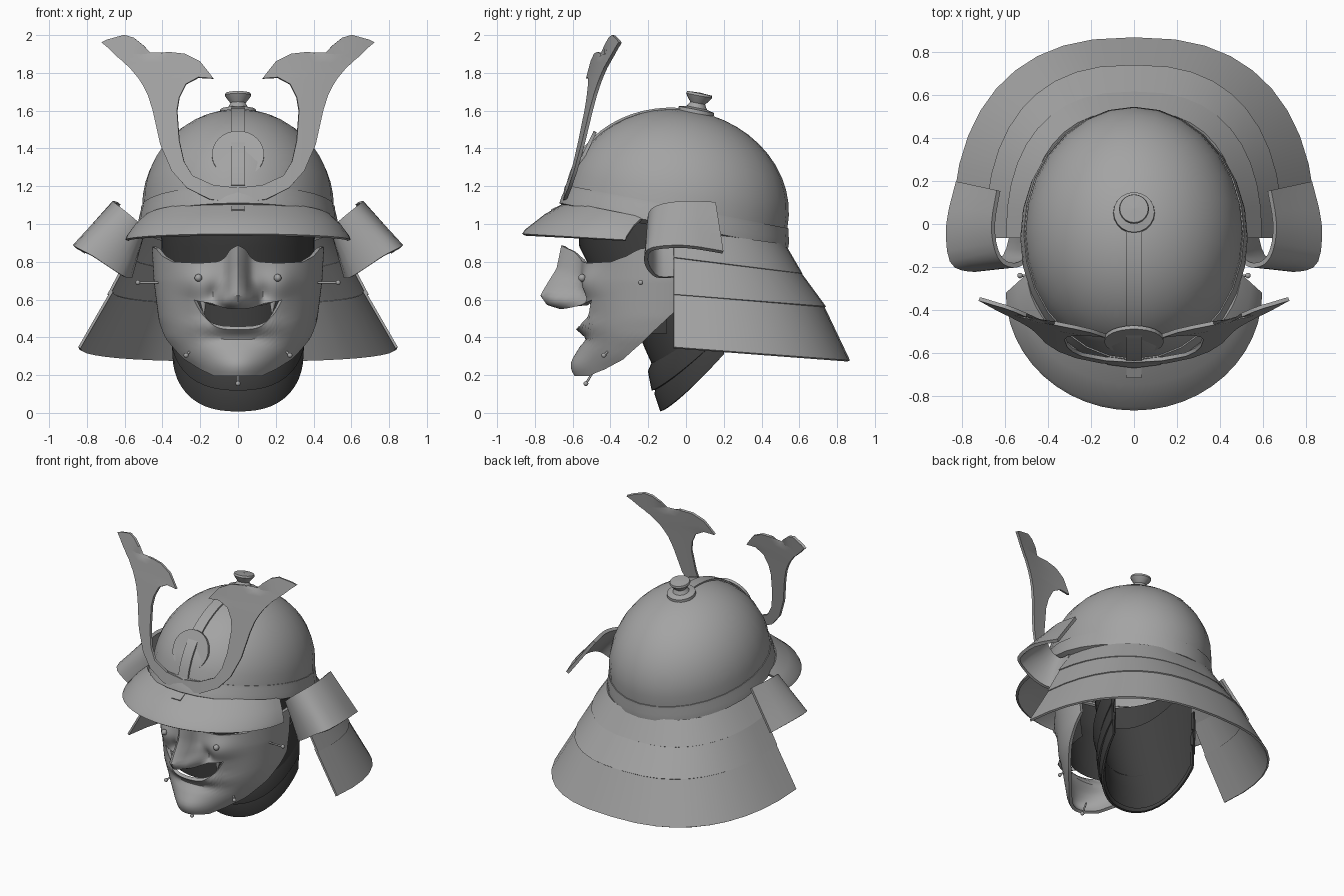
import bpy, bmesh
from math import sin, cos, pi, radians, exp
from mathutils import Vector

if "Cube" in bpy.data.objects:
    bpy.data.objects.remove(bpy.data.objects["Cube"])

def finish(name, bm, thick=0.0, angle=40):
    bmesh.ops.remove_doubles(bm, verts=bm.verts, dist=0.0006)
    bmesh.ops.recalc_face_normals(bm, faces=bm.faces)
    me = bpy.data.meshes.new(name)
    bm.to_mesh(me)
    bm.free()
    ob = bpy.data.objects.new(name, me)
    bpy.context.collection.objects.link(ob)
    bpy.ops.object.select_all(action='DESELECT')
    ob.select_set(True)
    bpy.context.view_layer.objects.active = ob
    if thick:
        mod = ob.modifiers.new("thickness", 'SOLIDIFY')
        mod.thickness, mod.offset = thick, 0
        bpy.ops.object.modifier_apply(modifier=mod.name)
    bpy.ops.object.shade_smooth_by_angle(angle=radians(angle))

def sheet(name, *patches, closed=False, thick=0.0):
    """Skin one or more grids, each a list of equally long point rows."""
    bm = bmesh.new()
    for rows in patches:
        vs = [[bm.verts.new(p) for p in row] for row in rows]
        n = len(rows[0])
        for a, b in zip(vs, vs[1:]):
            for i in range(n if closed else n - 1):
                j = (i + 1) % n
                bm.faces.new((a[i], a[j], b[j], b[i]))
    finish(name, bm, thick)

def table(pts, x):
    for (x0, y0), (x1, y1) in zip(pts, pts[1:]):
        if x <= x1:
            return y0 + (y1 - y0) * max(0, (x - x0) / (x1 - x0))
    return pts[-1][1]

def smooth_rows(rows, steps):
    """Catmull-Rom through rows of points."""
    out, R = [], [rows[0]] + rows + [rows[-1]]
    for k in range(1, len(R) - 2):
        for t in [s / steps for s in range(steps)]:
            out.append([0.5 * (2 * b + (c - a) * t + (2 * a - 5 * b + 4 * c - d) * t**2
                               + (3 * b - a - 3 * c + d) * t**3)
                        for a, b, c, d in zip(R[k - 1], R[k], R[k + 1], R[k + 2])])
    return out + [rows[-1]]

def tilt(x, u, w):
    """Bowl space to world: the rim plane leans down towards the back."""
    a = radians(11)
    return Vector((x, -0.045 + u * cos(a) + w * sin(a), 1.09 - u * sin(a) + w * cos(a)))

def ring(rx, ru, w, n=28):
    return [tilt(rx * cos(2 * pi * i / n), ru * sin(2 * pi * i / n), w) for i in range(n)]

# Bowl, rolled band, top knob and front ridge
sheet("helmet_bowl", [ring(.5 * cos(v), .585 * cos(v), .508 * sin(v))
                      for v in [pi / 2 * k / 12 for k in range(12)] + [pi / 2 - .02]],
      closed=True, thick=.015)
sheet("bowl_band", [ring(.5 * k, .585 * k, w) for k, w in
                    ((1.01, .0), (1.015, -.02), (1.035, -.06), (1.045, -.095), (.97, -.115))],
      closed=True, thick=.015)
sheet("top_knob", [ring(r, r, w, 20) for r, w in
                   ((.1, .47), (.095, .525), (.055, .535), (.04, .56), (.06, .585),
                    (.07, .6), (.066, .613), (.001, .617))], closed=True)
sheet("front_ridge", [[tilt(x, -.588 * cos(v), .511 * sin(v)) for x in (-.038, .038)]
                      for v in [radians(88) * k / 14 for k in range(15)]], thick=.025)

# Visor
rows = []
for k, bulge in ((0, 0), (.5, .012), (.94, 0), (1, -.012)):
    row = []
    for t in [pi * i / 24 for i in range(25)]:
        inner = Vector((.49 * cos(t), -.23 - .395 * sin(t), 1.03 + .08 * sin(t)))
        outer = Vector((.588 * cos(t), -.32 - .54 * sin(t), .925 + .03 * sin(t)))
        row.append(inner.lerp(outer, k) + Vector((0, 0, bulge)))
    rows.append(row)
sheet("visor", rows, thick=.018)

# Flared neck guard in three lapped tiers
def guard_ring(A, B, zf, zb, n=20):
    row = []
    for t in [pi * i / n for i in range(n + 1)]:
        x = A * abs(cos(t))**.8 * (1 if cos(t) > 0 else -1)
        d = max(sin(t), 0)**.85
        row.append(Vector((x, -.065 + (B + .065) * d, zf + (zb - zf) * d)))
    return row

levels = [(.49, .52, .97, .89), (.59, .61, .82, .735), (.685, .735, .625, .56), (.84, .862, .345, .275)]
for k in range(3):
    (A, B, f, b), low = levels[k], levels[k + 1]
    top = (A - .018, B - .018, f + .02, b + .02) if k else levels[0]
    sheet(f"neck_guard_tier_{k + 1}", [guard_ring(*top), guard_ring(*low)], thick=.014)

# Turned-back side flaps (top edge, bottom edge)
flap = [((.50, -.06, .97), (.57, -.06, .72)), ((.50, -.15, .98), (.60, -.15, .72)),
        ((.54, -.19, 1.02), (.68, -.20, .77)), ((.60, -.18, 1.07), (.77, -.21, .83)),
        ((.64, -.12, 1.10), (.85, -.17, .87)), ((.655, 0, 1.115), (.865, 0, .88)),
        ((.63, .155, 1.11), (.82, .195, .85))]
for side, m in (("left", -1), ("right", 1)):
    rows = [[Vector((p[0] * m, p[1], p[2])) for p in pair] for pair in flap]
    rows = [[a.lerp(b, q) for q in (0, .33, .67, 1)] for a, b in smooth_rows(rows, 3)]
    sheet(f"side_flap_{side}", rows, thick=.022)

# Horned crest: outer/inner edge pairs (x, z), mirrored, leaned and bent back
horn = [(0, 1.11, 0, 1.19), (.15, 1.13, .13, 1.205), (.27, 1.19, .24, 1.255), (.35, 1.28, .285, 1.33),
        (.41, 1.42, .31, 1.44), (.45, 1.6, .322, 1.6), (.475, 1.68, .31, 1.67), (.5, 1.73, .275, 1.74),
        (.525, 1.77, .21, 1.775), (.55, 1.8, .13, 1.77), (.575, 1.83, .16, 1.81), (.6, 1.85, .2, 1.86),
        (.62, 1.87, .28, 1.9), (.645, 1.89, .37, 1.91), (.67, 1.915, .44, 1.88), (.69, 1.935, .5, 1.945),
        (.72, 1.96, .55, 1.985), (.69, 1.975, .6, 2.0)]
patches = []
for m in (-1, 1):
    rows = []
    for x0, z0, x1, z1 in horn:
        pts = [(x0 + (x1 - x0) * q, z0 + (z1 - z0) * q) for q in (0, .25, .5, .75, 1)]
        rows.append([(x * m, -.65 + .19 * (z - 1.11) + .27 * x * x, z) for x, z in pts])
    patches.append(rows)
sheet("horn_crest", *patches, thick=.018)

# Crest disc and its bracket
bpy.ops.mesh.primitive_cylinder_add(vertices=32, radius=.138, depth=.018, location=(0, -.54, 1.365),
                                    rotation=(radians(64.5), 0, 0))
bpy.context.object.name = "crest_disc"
bpy.ops.mesh.primitive_cube_add(size=1, location=(0, -.66, 1.075), rotation=(radians(25), 0, 0))
bpy.context.object.name = "crest_bracket"
bpy.context.object.scale = (.07, .1, .05)

# Half mask: curved shell with nose, cheeks, chin and an open mouth
def bump(x, z, cx, cz, sx, sz):
    return exp(-((abs(x) - cx) / sx)**2 - ((z - cz) / sz)**2)

def mask_point(t, z):
    W = table([(.19, .23), (.3, .33), (.4, .385), (.5, .41), (.7, .435), (.88, .445)], z)
    x, y = W * sin(t), -.1 - .45 * cos(t)
    nose = table([(.51, 0), (.55, .05), (.575, .16), (.62, .21), (.68, .175), (.76, .125), (.88, .1)], z)
    width = table([(.55, .055), (.63, .06), (.72, .04), (.88, .04)], z)
    y -= nose * exp(-(x / width)**2)
    y -= .07 * bump(x, z, .06, .595, .03, .03)       # nostril wings
    y -= .04 * bump(x, z, .22, .69, .09, .08)        # cheeks
    y += .03 * bump(x, z, .13, .63, .035, .05)       # folds beside the nose
    y -= .05 * bump(x, z, 0, .25, .14, .07)          # chin
    y += .03 * bump(x, z, 0, .39, .2, .035)          # hollow under the lip
    y -= .035 * bump(x, z, 0, .465, .2, .03)         # lower lip
    y -= .02 * bump(x, z, 0, .56, .2, .03)           # upper lip
    return Vector((x, y, z))

lower, upper = [], []
for deg in [2.5 * i for i in range(-39, 40)]:
    t, s = radians(deg), abs(.43 * sin(radians(deg)))
    zb = table([(0, .2), (30, .2), (45, .235), (60, .29), (75, .39), (90, .5), (98, .56)], abs(deg))
    zt = table([(0, .885), (.03, .865), (.06, .82), (.1, .8), (.2, .79), (.33, .8), (.38, .83), (.41, .87), (.43, .88)], s)
    zl = zu = .6 + .3 * (s - .23)
    if s < .23:
        zl, zu = .45 + .15 * (s / .23)**4, .56 + .04 * (s / .23)**2
    lower.append([mask_point(t, zb + (zl - zb) * k / 12) for k in range(13)])
    upper.append([mask_point(t, zu + (zt - zu) * k / 16) for k in range(17)])
sheet("face_mask", lower, upper, thick=.022)

# Mask pins, rivets and fangs
def ball(name, p, r):
    bpy.ops.mesh.primitive_uv_sphere_add(segments=12, ring_count=8, radius=r, location=p)
    bpy.context.object.name = name
    bpy.ops.object.shade_smooth()

def rod(name, a, b, r1, r2):
    a, b = Vector(a), Vector(b)
    bpy.ops.mesh.primitive_cone_add(vertices=10, radius1=r1, radius2=r2, depth=(b - a).length, location=(a + b) / 2)
    bpy.context.object.name = name
    bpy.context.object.rotation_euler = (b - a).to_track_quat('Z', 'Y').to_euler()
    bpy.ops.object.shade_smooth_by_angle(angle=radians(40))

pins = [("chin_pin", (0, -.49, .22), (0, -.53, .155))]
for side, m in (("left", -1), ("right", 1)):
    pins += [(f"cheek_pin_{side}", (.4 * m, -.24, .69), (.53 * m, -.24, .69)),
             (f"jaw_pin_{side}", (.22 * m, -.38, .36), (.275 * m, -.435, .305))]
    ball(f"cheek_rivet_{side}", (.21 * m, -.55, .715), .02)
    rod(f"upper_fang_{side}", (.185 * m, -.49, .6), (.18 * m, -.5, .52), .02, .002)
    rod(f"lower_fang_{side}", (.205 * m, -.47, .49), (.2 * m, -.48, .57), .018, .002)
for name, a, b in pins:
    rod(name, a, b, .006, .006)
    ball(name + "_head", b, .013)

# Throat guard: three lapped U-shaped plates, with a smooth lining inside
def u_ring(W, yf, zf, back=.2, rise=.3):
    return [Vector((W * sin(t), back - (back - yf) * cos(t), zf + rise * (1 - cos(t))**1.2))
            for t in [radians(-90 + 7.5 * i) for i in range(25)]]
tiers = [((.35, -.25, .44), (.357, -.21, .34), (.355, -.165, .24)),
         ((.34, -.16, .3), (.352, -.195, .22), (.35, -.175, .12)),
         ((.335, -.15, .18), (.345, -.16, .1), (.34, -.13, .01))]
for k, tier in enumerate(tiers):
    sheet(f"throat_guard_{k + 1}", [u_ring(*p) for p in tier], thick=.014)
sheet("throat_lining", [u_ring(*p) for p in ((.325, -.11, .03), (.325, -.13, .2), (.33, -.2, .45), (.335, -.25, .7))])
# Dark lining behind the mask, closing the eye slot and mouth
sheet("mask_lining", [u_ring(W, yf, z, -.1, 0) for W, yf, z in
                      ((.36, -.49, .42), (.385, -.5, .6), (.4, -.515, .78), (.405, -.565, .88), (.41, -.575, 1.03))])
# Dark iron for the armour, near black for the throat and linings
iron, black = bpy.data.materials.new("dark_iron"), bpy.data.materials.new("black_lining")
iron.diffuse_color, black.diffuse_color = (.37, .37, .37, 1), (.05, .05, .05, 1)
for ob in bpy.data.objects:
    ob.data.materials.append(black if "throat" in ob.name or "lining" in ob.name else iron)

for m in bpy.data.materials:
    if m.users and not m.is_grease_pencil:
        m.use_nodes = True
        m.node_tree.nodes["Principled BSDF"].inputs["Base Color"].default_value = m.diffuse_color
